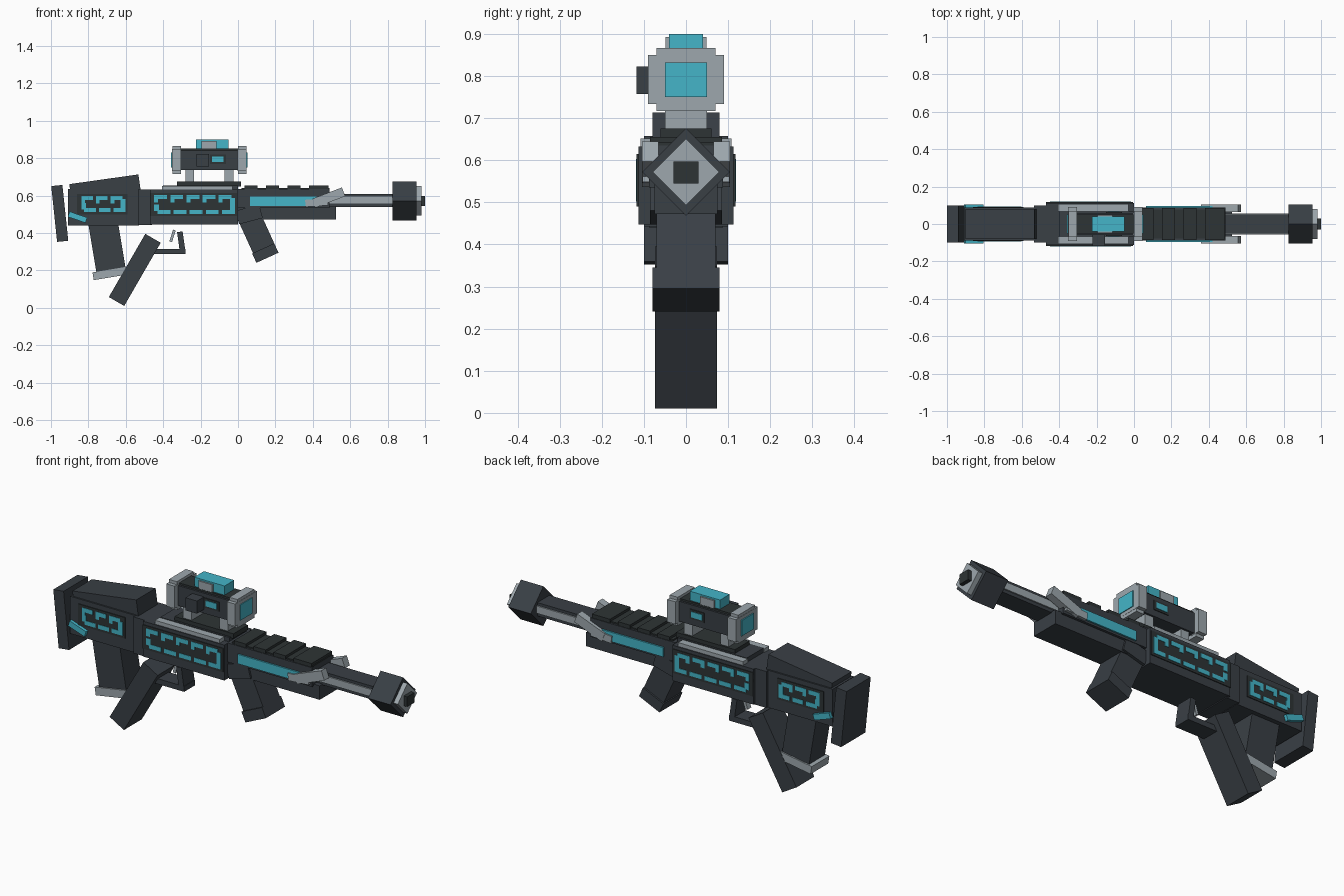
import bpy
from math import radians

cube = bpy.data.objects.get("Cube")
if cube:
    bpy.data.objects.remove(cube, do_unlink=True)


def material(name, rgb):
    m = bpy.data.materials.new(name)
    m.use_nodes = True
    m.diffuse_color = (*rgb, 1)
    m.node_tree.nodes["Principled BSDF"].inputs["Base Color"].default_value = (*rgb, 1)
    return m


DARK = material("dark_slate", (0.041, 0.050, 0.060))
DEEP = material("deep_charcoal", (0.027, 0.034, 0.035))
GREY = material("light_grey", (0.34, 0.39, 0.42))
TEAL = material("teal_glow", (0.058, 0.46, 0.58))


def block(name, cx, cz, sx, sz, half, mat, tilt=0, y=0, roll=0):
    """Box centred at (cx, y, cz); tilt raises its +x end, roll turns it about x."""
    bpy.ops.mesh.primitive_cube_add(size=1, location=(cx, y, cz))
    o = bpy.context.object
    o.name = name
    o.scale = (sx, half * 2, sz)
    o.rotation_euler = (radians(roll), radians(-tilt), 0)
    o.data.materials.append(mat)
    return o


def span(name, x0, x1, z0, z1, half, mat, y=0):
    """Upright box given by its limits."""
    return block(name, (x0 + x1) / 2, (z0 + z1) / 2, x1 - x0, z1 - z0, half, mat, y=y)


def both(func, name, *args, y):
    """The same part on the left and right sides."""
    for side, s in (("left", 1), ("right", -1)):
        func(f"{side}_{name}", *args, y=s * y)


# Stock
block("butt_pad", -0.953, 0.505, 0.06, 0.30, 0.1, DARK, tilt=6)
span("stock_body", -0.91, -0.53, 0.44, 0.635, 0.088, DARK)
block("cheek_rest", -0.711, 0.643, 0.373, 0.09, 0.08, DARK, tilt=8)
block("stock_accent", -0.858, 0.485, 0.1, 0.03, 0.105, TEAL, tilt=-19)

# Receiver
span("receiver_rear", -0.535, -0.46, 0.442, 0.632, 0.1, DARK)
span("receiver", -0.47, 0, 0.447, 0.632, 0.113, DARK)
both(span, "receiver_rail", -0.405, -0.03, 0.622, 0.652, 0.02, GREY, y=0.088)
span("receiver_top", -0.4, 0.0, 0.625, 0.655, 0.07, DARK)
span("scope_base", -0.325, 0.015, 0.65, 0.675, 0.06, DEEP)
block("receiver_bridge", 0.06, 0.50, 0.13, 0.075, 0.085, DARK, tilt=15)


# Side panels with dashed glowing trim
def trim_panel(name, x0, x1, z0, z1, half, dashes):
    both(span, name + "_panel", x0, x1, z0, z1, 0.003, DEEP, y=half)
    a, b, c, d = x0 + 0.022, x1 - 0.012, z0 + 0.012, z1 - 0.012
    step = (b - a) / dashes
    y = half + 0.003
    for i in range(dashes):
        left = a + i * step
        both(span, f"{name}_upper_dash_{i}", left, left + step * 0.8, d - 0.022, d, 0.002, TEAL, y=y)
        both(span, f"{name}_lower_dash_{i}", left + step * 0.2, left + step, c, c + 0.022, 0.002, TEAL, y=y)
        both(span, f"{name}_inner_dash_{i}", left, left + step * 0.25, d - 0.04, d - 0.022, 0.002, TEAL, y=y)
    both(span, name + "_rear_dash", a, a + 0.025, c + 0.015, c + 0.05, 0.002, TEAL, y=y)
    both(span, name + "_front_dash", b - 0.025, b, c + 0.015, d - 0.015, 0.002, TEAL, y=y)


trim_panel("receiver", -0.47, -0.005, 0.49, 0.615, 0.114, 5)
trim_panel("stock", -0.86, -0.59, 0.5, 0.61, 0.089, 3)

# Handguard
span("handguard_lower", 0, 0.525, 0.472, 0.545, 0.075, DARK)
span("handguard_upper", 0, 0.49, 0.535, 0.635, 0.088, DARK)
span("handguard_spine", 0.02, 0.49, 0.63, 0.642, 0.078, DEEP)
for i in range(4):
    x = 0.035 + i * 0.115
    span(f"spine_ridge_{i}", x, x + 0.07 + (0.035 if i == 3 else 0), 0.62, 0.655, 0.085, DEEP)
span("handguard_light", 0.065, 0.42, 0.546, 0.595, 0.096, TEAL)
both(block, "front_guard_arm", 0.42, 0.563, 0.12, 0.038, 0.018, GREY, 4, y=0.085)
both(block, "front_guard_tip", 0.485, 0.59, 0.17, 0.05, 0.02, GREY, 21, y=0.085)

# Barrel and muzzle
span("barrel", 0.48, 0.83, 0.54, 0.61, 0.05, DARK)
span("barrel_core", 0.48, 0.83, 0.557, 0.595, 0.057, GREY)
block("muzzle", 0.89, 0.572, 0.13, 0.147, 0.0735, DARK, roll=45)
block("muzzle_cap", 0.965, 0.572, 0.03, 0.112, 0.056, GREY, roll=45)
span("muzzle_tip", 0.96, 1.0, 0.545, 0.597, 0.03, DEEP)

# Scope
for name, x in (("rear", -0.258), ("front", -0.048)):
    span(f"{name}_scope_mount", x - 0.024, x + 0.024, 0.67, 0.745, 0.05, GREY)
span("scope_tube", -0.32, 0.01, 0.737, 0.842, 0.06, DARK)
span("scope_upper_band", -0.31, 0, 0.832, 0.852, 0.05, DEEP)
for name, x in (("rear", -0.328), ("front", 0.022)):
    span(f"{name}_scope_ring", x - 0.024, x + 0.024, 0.733, 0.85, 0.09, GREY)
    span(f"{name}_scope_ring_core", x - 0.023, x + 0.023, 0.717, 0.866, 0.07, GREY)
span("rear_lens", -0.358, -0.34, 0.75, 0.832, 0.05, TEAL)
span("front_lens", 0.03, 0.05, 0.75, 0.832, 0.05, TEAL)
both(span, "scope_window_frame", -0.15, -0.065, 0.77, 0.82, 0.004, DEEP, y=0.06)
both(span, "scope_window", -0.14, -0.077, 0.78, 0.81, 0.004, TEAL, y=0.063)
span("scope_knob", -0.222, -0.155, 0.757, 0.823, 0.032, DARK, y=-0.086)
span("scope_sight_light", -0.225, -0.05, 0.845, 0.9, 0.04, TEAL)
span("scope_sight_clamp", -0.195, -0.115, 0.84, 0.892, 0.049, GREY)

# Magazine, grip, trigger and foregrip
block("magazine", -0.703, 0.345, 0.158, 0.32, 0.065, DARK, tilt=9.5)
block("magazine_base", -0.685, 0.184, 0.182, 0.042, 0.073, GREY, tilt=9.5)
block("grip", -0.552, 0.203, 0.095, 0.39, 0.074, DARK, tilt=-30)
span("trigger_guard_bottom", -0.45, -0.28, 0.287, 0.315, 0.045, DARK)
block("trigger_guard_front", -0.303, 0.35, 0.03, 0.115, 0.045, DARK, tilt=8)
block("trigger", -0.35, 0.385, 0.015, 0.066, 0.015, GREY, tilt=-18)
block("foregrip", 0.1, 0.4, 0.125, 0.22, 0.07, DARK, tilt=24.5)
block("foregrip_cap", 0.146, 0.293, 0.13, 0.055, 0.079, DARK, tilt=24.5)
